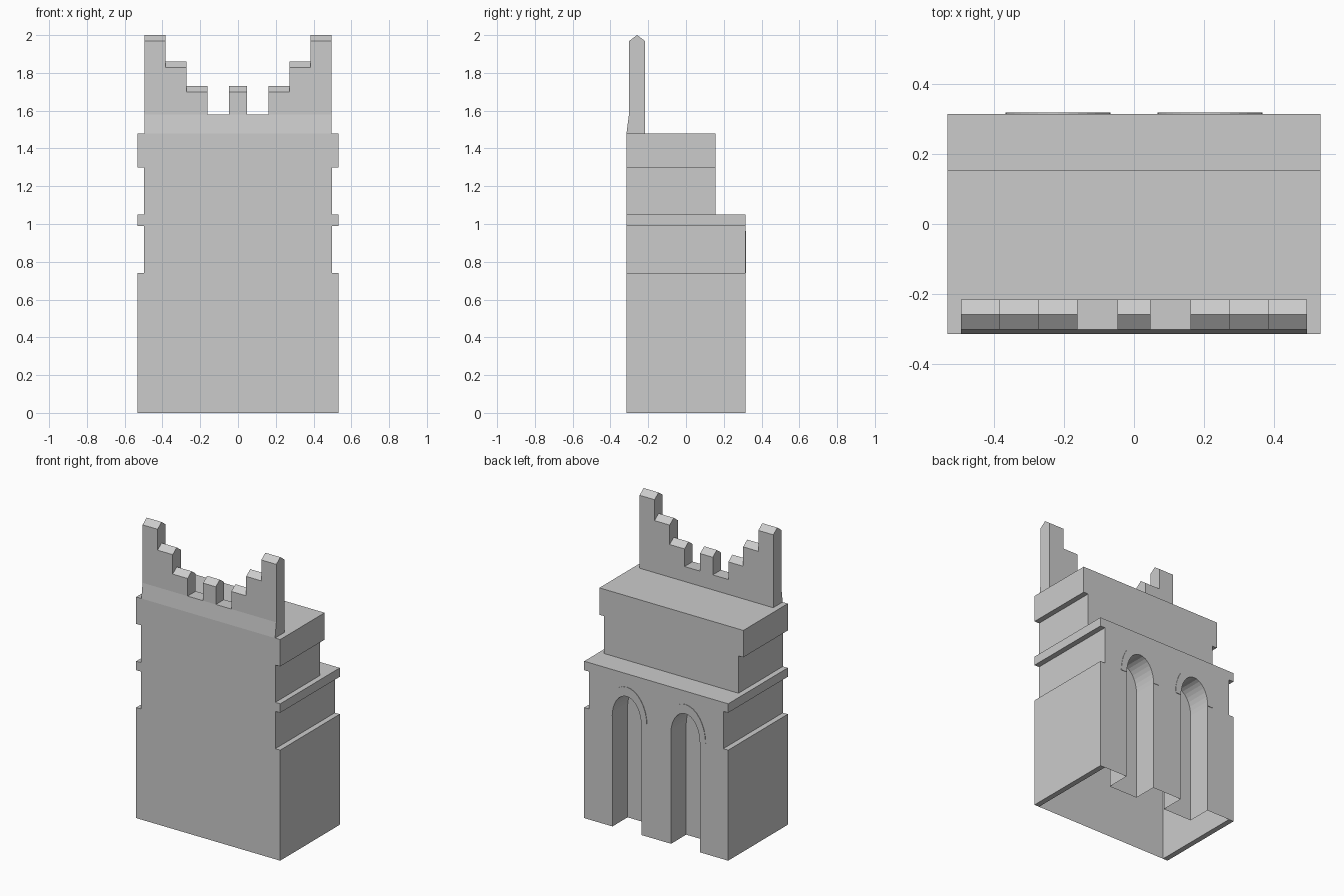
import bpy, bmesh
from math import pi, sin, cos

if "Cube" in bpy.data.objects:
    bpy.data.objects.remove(bpy.data.objects["Cube"])

HALF, OUT = 0.497, 0.533          # half width of body and of the side bands
FRONT, STEP, BACK = -0.315, 0.155, 0.315
ARCH_X, SPRING = 0.217, 0.74


def prism(name, points, a, b, axis='X', drop=None):
    """Extrude a 2D profile from a to b along an axis; drop(centre) removes faces."""
    bm = bmesh.new()

    def place(p, t):
        return (t, p[0], p[1]) if axis == 'X' else (p[0], t, p[1])
    lo = [bm.verts.new(place(p, a)) for p in points]
    hi = [bm.verts.new(place(p, b)) for p in points]
    bm.faces.new(lo)
    bm.faces.new(hi)
    n = len(points)
    for i in range(n):
        j = (i + 1) % n
        bm.faces.new((lo[i], lo[j], hi[j], hi[i]))
    bmesh.ops.recalc_face_normals(bm, faces=bm.faces)
    return finish(bm, name, drop)


def finish(bm, name, drop=None):
    if drop:
        gone = [f for f in bm.faces if drop(f.calc_center_median())]
        bmesh.ops.delete(bm, geom=gone, context='FACES')
    me = bpy.data.meshes.new(name)
    bm.to_mesh(me)
    bm.free()
    ob = bpy.data.objects.new(name, me)
    bpy.context.collection.objects.link(ob)
    return ob


def mirror_x(ob):
    m = ob.modifiers.new("mirror", 'MIRROR')
    m.use_axis = (True, False, False)
    m.use_mirror_merge = False


def arch(rx, rz, n=16):
    return [(ARCH_X + rx * cos(pi * i / n), SPRING + rz * sin(pi * i / n))
            for i in range(n + 1)]


# Stepped main body
body = prism("body", [(FRONT, 0), (BACK, 0), (BACK, 1.05), (STEP, 1.05),
                      (STEP, 1.48), (FRONT, 1.48)], -HALF, HALF)

# Two arched recesses cut into the back
niche = [(ARCH_X + 0.107, -0.1)] + arch(0.107, 0.16) + [(ARCH_X - 0.107, -0.1)]
cutter = prism("niche_cutter", niche, STEP, 0.5, 'Y')
cutter.hide_render = True
cutter.hide_viewport = False
mirror_x(cutter)
cut = body.modifiers.new("niches", 'BOOLEAN')
cut.operation = 'DIFFERENCE'
cut.solver = 'EXACT'
cut.object = cutter
deps = bpy.context.evaluated_depsgraph_get()
bm = bmesh.new()
bm.from_mesh(body.evaluated_get(deps).to_mesh())
for ob in (body, cutter):
    bpy.data.objects.remove(ob)

# The body is a shell, open underneath
finish(bm, "body", lambda c: c.z < 0.001)

# Raised bands on both sides
for name, z0, z1, y1 in (("side_base", 0, 0.74, BACK),
                         ("side_ledge", 0.99, 1.05, BACK),
                         ("side_cornice", 1.30, 1.48, STEP)):
    mirror_x(prism(name, [(FRONT, z0), (y1, z0), (y1, z1), (FRONT, z1)],
                   HALF, OUT, drop=lambda c: abs(c.x - HALF) < 0.001))

# Thin mouldings around the arches
mirror_x(prism("arch_moulding", arch(0.15, 0.222) + arch(0.107, 0.16)[::-1],
               0.312, 0.318, 'Y'))

# Parapet with sloped foot and ridge-topped steps
Y0, Y1, FOOT, W = -0.302, -0.216, 1.58, 0.495
RIDGE = (Y0 + Y1) / 2
prism("parapet_foot", [(FRONT, 1.48), (Y1, 1.48), (Y1, FOOT), (Y0, FOOT)], -W, W)


def merlon(name, x0, x1, top):
    eave = top - 0.032
    return prism(name, [(Y0, FOOT), (Y1, FOOT), (Y1, eave), (RIDGE, top), (Y0, eave)],
                 x0, x1, drop=lambda c: abs(c.z - FOOT) < 0.001)


merlon("centre_merlon", -0.047, 0.047, 1.73)
for x0, x1, top in ((0.162, 0.272, 1.73), (0.272, 0.384, 1.86), (0.384, W, 2.0)):
    mirror_x(merlon("stepped_merlon", x0, x1, top))
